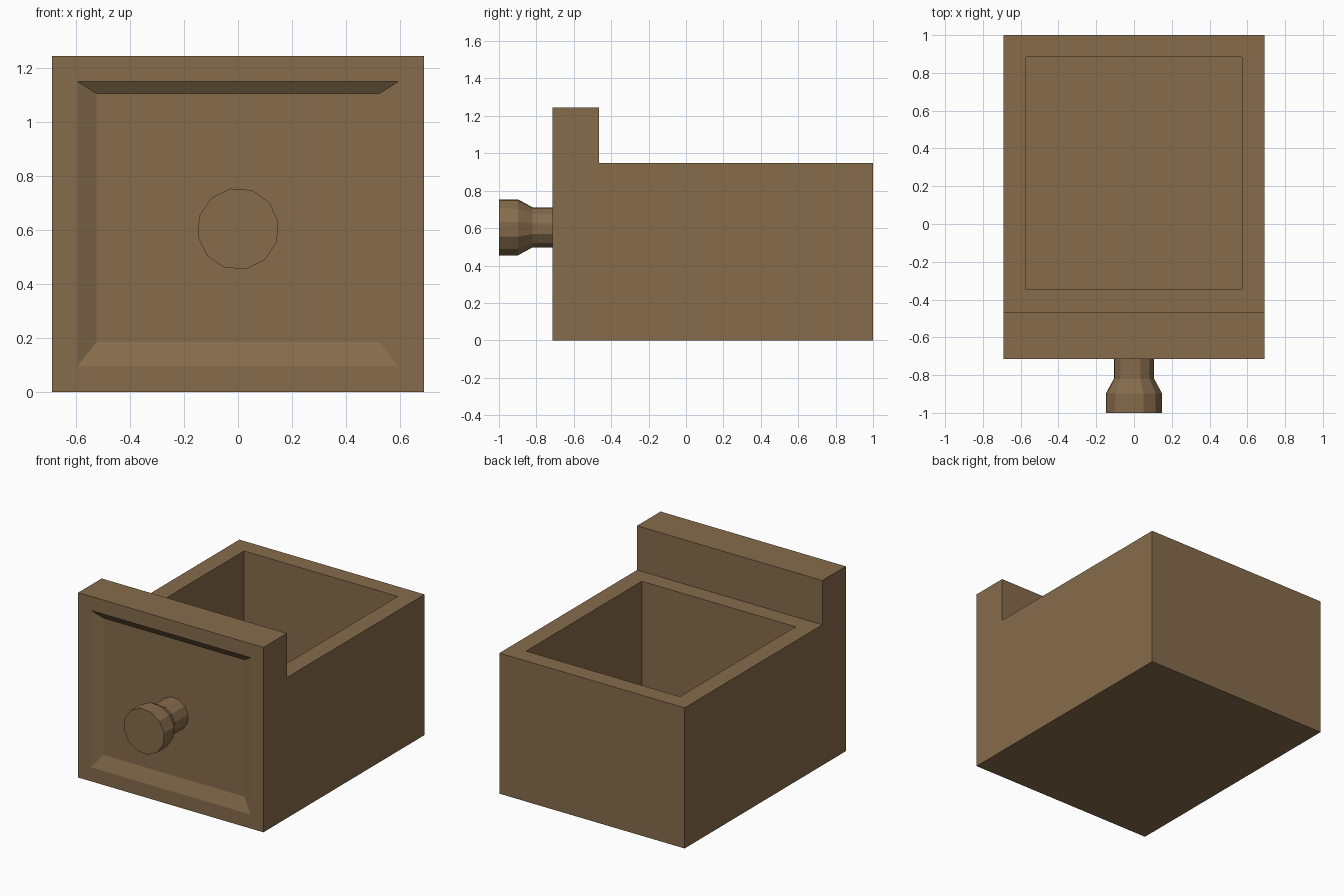
import bpy, bmesh, math
from mathutils import Matrix

if "Cube" in bpy.data.objects:
    bpy.data.objects.remove(bpy.data.objects["Cube"])

wood = bpy.data.materials.new("brown wood")
wood.diffuse_color = (0.24, 0.15, 0.072, 1)
wood.use_nodes = True
wood.node_tree.nodes["Principled BSDF"].inputs["Base Color"].default_value = wood.diffuse_color


def finish(name, bm):
    bmesh.ops.recalc_face_normals(bm, faces=bm.faces[:])
    mesh = bpy.data.meshes.new(name)
    bm.to_mesh(mesh)
    bm.free()
    mesh.materials.append(wood)
    obj = bpy.data.objects.new(name, mesh)
    bpy.context.collection.objects.link(obj)
    return obj


def inset(bm, face, amount):
    bmesh.ops.inset_region(bm, faces=[face], thickness=amount, use_even_offset=True)
    return face


# Drawer: L-shaped side profile (y, z) extruded across x
W = 0.69
FRONT, STEP, BACK = -0.715, -0.465, 1.0
TOP, RIM, FLOOR = 1.245, 0.947, 0.12
profile = [(FRONT, 0), (BACK, 0), (BACK, RIM), (STEP, RIM), (STEP, TOP), (FRONT, TOP)]
bm = bmesh.new()
side = bm.faces.new([bm.verts.new((-W, y, z)) for y, z in profile])
ext = bmesh.ops.extrude_face_region(bm, geom=[side])
bmesh.ops.translate(bm, vec=(2 * W, 0, 0),
                    verts=[g for g in ext["geom"] if isinstance(g, bmesh.types.BMVert)])
bmesh.ops.recalc_face_normals(bm, faces=bm.faces[:])
bm.faces.ensure_lookup_table()
front = next(f for f in bm.faces if f.normal.y < -0.9)
rim = next(f for f in bm.faces if f.normal.z > 0.9 and f.calc_center_median().z < 1)

# Storage cavity: straight-walled pocket sunk from the rim
inset(bm, rim, 0.117)
inset(bm, rim, 0.0)
for v in rim.verts:
    v.co.z = FLOOR

# Sunken front panel with sloping edges
inset(bm, front, 0.094)
inset(bm, front, 0.07)
mid = TOP / 2
for v in front.verts:
    v.co = (math.copysign(0.525, v.co.x), FRONT + 0.032, 1.106 if v.co.z > mid else 0.184)
finish("drawer", bm)

# Knob: 12-sided turned pull, rings of (y, radius)
SIDES, KZ = 12, 0.604
bm = bmesh.new()
rings = []
for y, r in [(-0.68, 0.109), (-0.82, 0.109), (-0.898, 0.152), (-1.0, 0.152)]:
    angles = [math.radians(11) + math.tau * i / SIDES for i in range(SIDES)]
    rings.append([bm.verts.new((r * math.cos(a), y, KZ + r * math.sin(a))) for a in angles])
for a, b in zip(rings, rings[1:]):
    for i in range(SIDES):
        j = (i + 1) % SIDES
        bm.faces.new((a[i], a[j], b[j], b[i]))
bm.faces.new(rings[0])
bm.faces.new(rings[-1])
finish("knob", bm)
